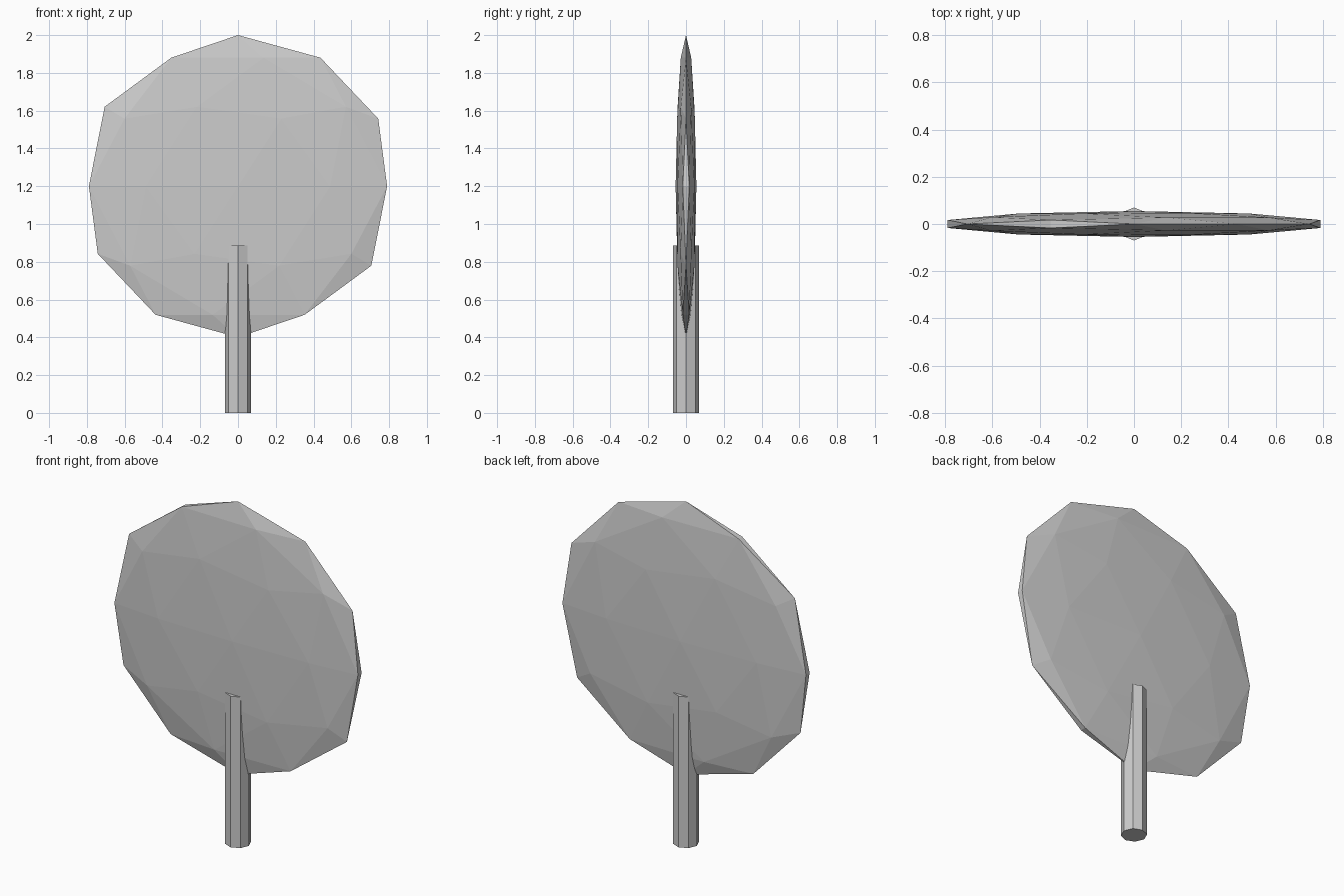
import bpy
import math

if "Cube" in bpy.data.objects:
    bpy.data.objects.remove(bpy.data.objects["Cube"])

# Trunk: straight eight-sided post with corners on the x and y axes
bpy.ops.mesh.primitive_cylinder_add(vertices=8, radius=0.07, depth=0.885,
                                    location=(0, 0, 0.4425))
trunk = bpy.context.object
trunk.name = "trunk"

# Foliage: low-poly ball flattened front to back into a thin disc
bpy.ops.mesh.primitive_ico_sphere_add(subdivisions=2, radius=1.0,
                                      location=(0, 0, 1.2))
foliage = bpy.context.object
foliage.name = "foliage"
foliage.scale = (0.83, 0.055, 0.8)
bpy.ops.object.transform_apply(location=False, rotation=False, scale=True)

# Flat faces on both parts
for part in (trunk, foliage):
    for face in part.data.polygons:
        face.use_smooth = False
